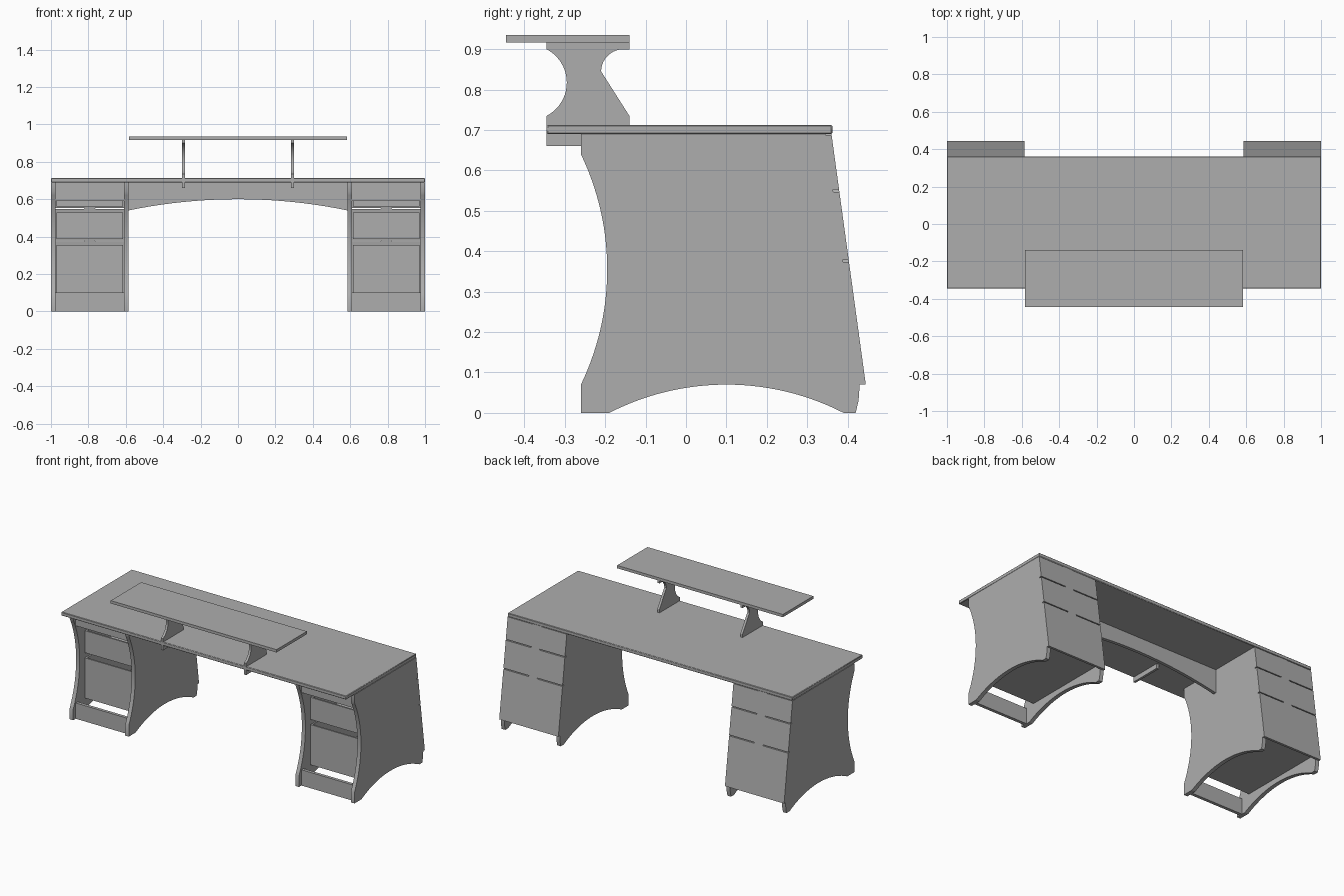
import bpy, bmesh, math
from mathutils import Vector

if "Cube" in bpy.data.objects:
    bpy.data.objects.remove(bpy.data.objects["Cube"], do_unlink=True)

GREY = (0.42, 0.42, 0.42, 1)
grey = bpy.data.materials.new("matte grey")
grey.use_nodes = True
grey.diffuse_color = GREY
bsdf = next(n for n in grey.node_tree.nodes if n.type == 'BSDF_PRINCIPLED')
bsdf.inputs["Base Color"].default_value = GREY
bsdf.inputs["Roughness"].default_value = 0.7


def arc(a, b, sag, n=20):
    """Circular arc from a to b that bulges to the left of its direction."""
    a, b = Vector(a), Vector(b)
    half = (b - a).length / 2
    along = (b - a).normalized()
    left = Vector((-along.y, along.x))
    r = (half * half + sag * sag) / (2 * sag)
    turn = 2 * math.atan(sag / half)
    pts = []
    for i in range(n + 1):
        t = turn * (2 * i / n - 1)
        p = (a + b) / 2 + along * r * math.sin(t) + left * (r * math.cos(t) - r + sag)
        pts.append((p.x, p.y))
    return pts


def prism(name, profile, axis, lo, hi, lean=0.0):
    """Extrude a (y,z) profile along x, or an (x,z) profile along y."""
    bm = bmesh.new()
    rings = []
    for d in (lo, hi):
        ring = []
        for u, z in profile:
            co = (d, u, z) if axis == 'x' else (u, d - lean * z, z)
            ring.append(bm.verts.new(co))
        rings.append(ring)
        bm.faces.new(ring)
    n = len(profile)
    for i in range(n):
        j = (i + 1) % n
        bm.faces.new((rings[0][i], rings[0][j], rings[1][j], rings[1][i]))
    bmesh.ops.recalc_face_normals(bm, faces=bm.faces)
    mesh = bpy.data.meshes.new(name)
    bm.to_mesh(mesh)
    bm.free()
    mesh.materials.append(grey)
    obj = bpy.data.objects.new(name, mesh)
    bpy.context.collection.objects.link(obj)
    bpy.ops.object.select_all(action='DESELECT')
    obj.select_set(True)
    bpy.context.view_layer.objects.active = obj
    bpy.ops.object.shade_smooth_by_angle(angle=math.radians(25))
    return obj


def box(name, x0, x1, y0, y1, z0, z1):
    return prism(name, [(y0, z0), (y1, z0), (y1, z1), (y0, z1)], 'x', x0, x1)


TABLE_LOW, TABLE_TOP = 0.69, 0.713
FRONT_LOW = 0.07
LEAN = 0.137        # drawer fronts tilt inward with height


def back_line(z):
    return 0.43 - LEAN * (z - FRONT_LOW)


# Table top with fine eased edges
top = box("table_top", -1, 1, -0.345, 0.362, TABLE_LOW, TABLE_TOP)
ease = top.modifiers.new("eased_edge", 'BEVEL')
ease.width = 0.003
ease.segments = 1

# Arched panel across the knee space
prism("modesty_panel",
      arc((-0.585, 0.54), (0.585, 0.54), 0.06, 40) + [(0.585, TABLE_LOW), (-0.585, TABLE_LOW)],
      'y', 0.0, 0.02)

# Raised shelf and its two brackets
box("raised_shelf", -0.582, 0.582, -0.445, -0.14, 0.917, 0.935)
bracket = [(-0.345, 0.66), (-0.14, 0.66), (-0.14, 0.735)]
bracket += arc((-0.21, 0.845), (-0.155, 0.9), 0.016)
bracket += [(-0.14, 0.9), (-0.14, 0.917), (-0.345, 0.917)]
bracket += arc((-0.345, 0.9), (-0.345, 0.735), 0.05)
for side in (-1, 1):
    prism("shelf_bracket", bracket, 'x', side * 0.292 - 0.0075, side * 0.292 + 0.0075)

# Pedestal side profile
panel = [(-0.26, 0)] + arc((-0.19, 0), (0.39, 0), 0.07, 28)
panel += [(0.42, 0), (0.427, 0.03), (0.43, FRONT_LOW), (back_line(TABLE_LOW), TABLE_LOW),
          (-0.26, TABLE_LOW)]
panel += arc((-0.26, 0.64), (-0.26, FRONT_LOW), 0.065, 28)

# Drawers: front bottom, front top, box bottom, box top
drawers = [(FRONT_LOW, 0.373, 0.1, 0.355),
           (0.379, 0.547, 0.388, 0.528),
           (0.553, 0.688, 0.562, 0.668)]
BOARD = 0.025
THIN = 0.01
BOX_END = -0.15

for side in (-1, 1):
    inner, outer, mid = side * 0.585, side * 1.0, side * 0.7925
    prism("inner_side_panel", panel, 'x', inner, inner + side * BOARD)
    prism("outer_side_panel", panel, 'x', outer, outer - side * BOARD)
    x0, x1 = sorted((inner + side * BOARD, outer - side * BOARD))

    # Rails tying the side panels together
    box("top_rail", x0, x1, -0.235, -0.215, 0.59, TABLE_LOW)
    box("kick_rail", x0, x1, -0.235, -0.215, 0, 0.1)

    for low, high, floor, rim in drawers:
        # Tilted drawer front with a scooped finger pull
        a, b = sorted((inner, outer))
        face = [(a, low), (b, low), (b, high)]
        face += arc((mid + 0.032, high), (mid - 0.032, high), -0.017, 16)
        face += [(a, high)]
        start = 0.43 + LEAN * FRONT_LOW
        prism("drawer_front", face, 'y', start, start + 0.015, LEAN)

        # Open drawer box behind the front
        l, r = x0 + 0.004, x1 - 0.004
        wall = [(BOX_END, floor), (back_line(floor), floor), (back_line(rim), rim), (BOX_END, rim)]
        prism("drawer_side", wall, 'x', l, l + THIN)
        prism("drawer_side", wall, 'x', r - THIN, r)
        box("drawer_end", l + THIN, r - THIN, BOX_END, BOX_END + THIN, floor, rim)
        box("drawer_bottom", l + THIN, r - THIN, BOX_END + THIN, back_line(floor + THIN),
            floor, floor + THIN)
